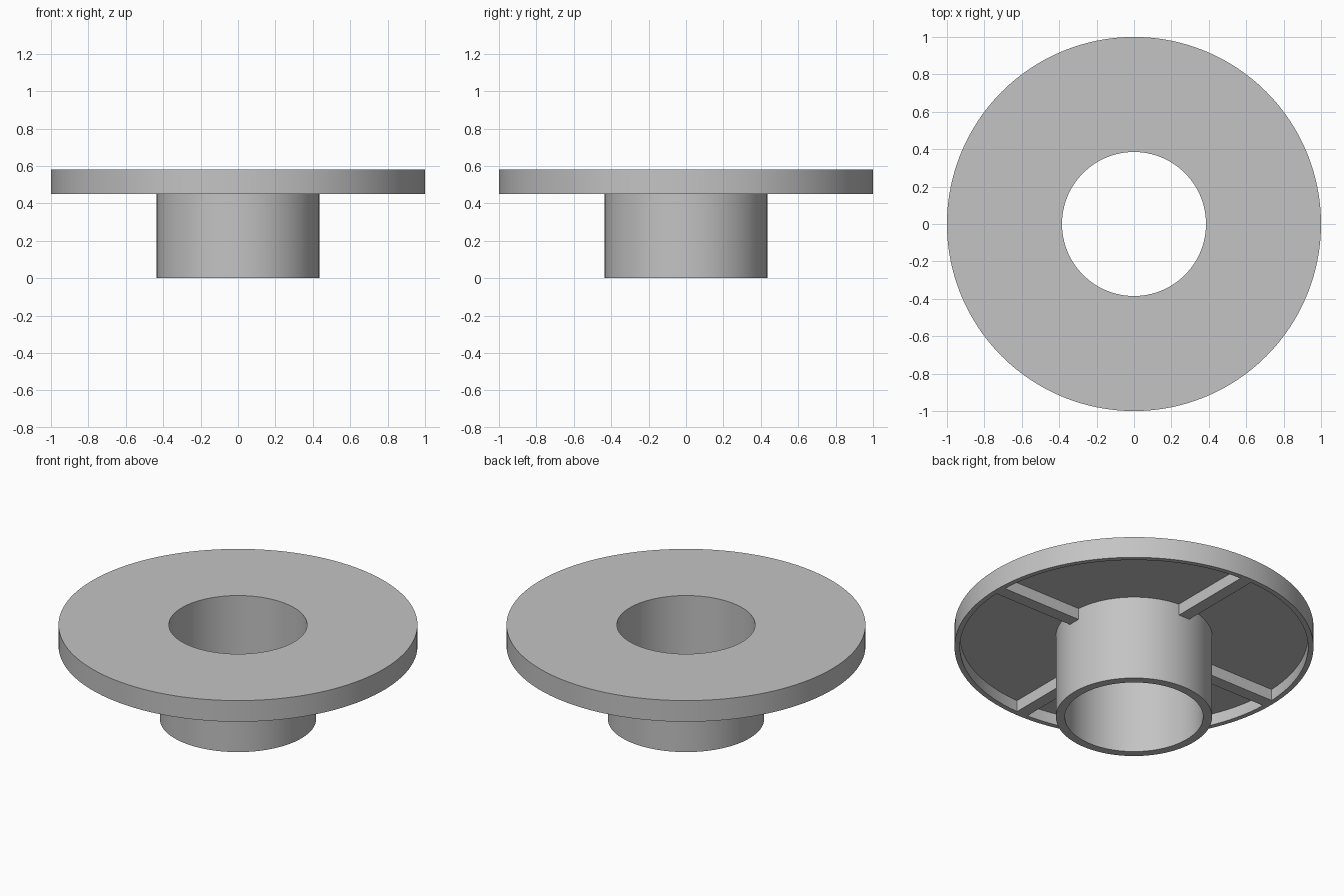
import bpy, bmesh, math

if "Cube" in bpy.data.objects:
    bpy.data.objects.remove(bpy.data.objects["Cube"], do_unlink=True)

SEGMENTS = 128
TUBE_IN, TUBE_OUT = 0.385, 0.435
RIM_IN, RIM_OUT = 0.97, 1.0
RIM_Z, PLATE_Z, TOP_Z = 0.45, 0.52, 0.58
RIB_WIDTH = 0.075

grey = bpy.data.materials.new("light grey")
colour = (0.55, 0.55, 0.55, 1)
grey.diffuse_color = colour
grey.use_nodes = True
grey.node_tree.nodes["Principled BSDF"].inputs["Base Color"].default_value = colour


def finish(bm, name):
    bmesh.ops.recalc_face_normals(bm, faces=bm.faces)
    mesh = bpy.data.meshes.new(name)
    bm.to_mesh(mesh)
    bm.free()
    mesh.materials.append(grey)
    obj = bpy.data.objects.new(name, mesh)
    bpy.context.collection.objects.link(obj)
    return obj


def lathe(name, profile):
    """Spin a closed (radius, height) profile around the z axis."""
    bm = bmesh.new()
    verts = [bm.verts.new((r, 0, z)) for r, z in profile]
    edges = [bm.edges.new((v, verts[i - 1])) for i, v in enumerate(verts)]
    bmesh.ops.spin(bm, geom=verts + edges, cent=(0, 0, 0), axis=(0, 0, 1),
                   angle=math.tau, steps=SEGMENTS, use_merge=True)
    bmesh.ops.remove_doubles(bm, verts=bm.verts, dist=0.0001)
    obj = finish(bm, name)
    bpy.ops.object.select_all(action="DESELECT")
    obj.select_set(True)
    bpy.context.view_layer.objects.active = obj
    bpy.ops.object.shade_smooth_by_angle(angle=math.radians(30))
    return obj


# Tube and hollow-backed flange as one turned body
lathe("flanged_tube", [
    (TUBE_IN, 0), (TUBE_OUT, 0), (TUBE_OUT, PLATE_Z), (RIM_IN, PLATE_Z),
    (RIM_IN, RIM_Z), (RIM_OUT, RIM_Z), (RIM_OUT, TOP_Z), (TUBE_IN, TOP_Z)])

# Four ribs under the flange, from the tube to the rim
inner, outer = TUBE_OUT - 0.01, RIM_IN + 0.01
top = PLATE_Z + 0.01
for i, side in enumerate(("left", "back", "right", "front")):
    bm = bmesh.new()
    bmesh.ops.create_cube(bm, size=1)
    bmesh.ops.scale(bm, vec=(outer - inner, RIB_WIDTH, top - RIM_Z), verts=bm.verts)
    bmesh.ops.translate(bm, vec=((inner + outer) / 2, 0, (top + RIM_Z) / 2), verts=bm.verts)
    rib = finish(bm, side + "_rib")
    rib.rotation_euler.z = i * math.pi / 2
